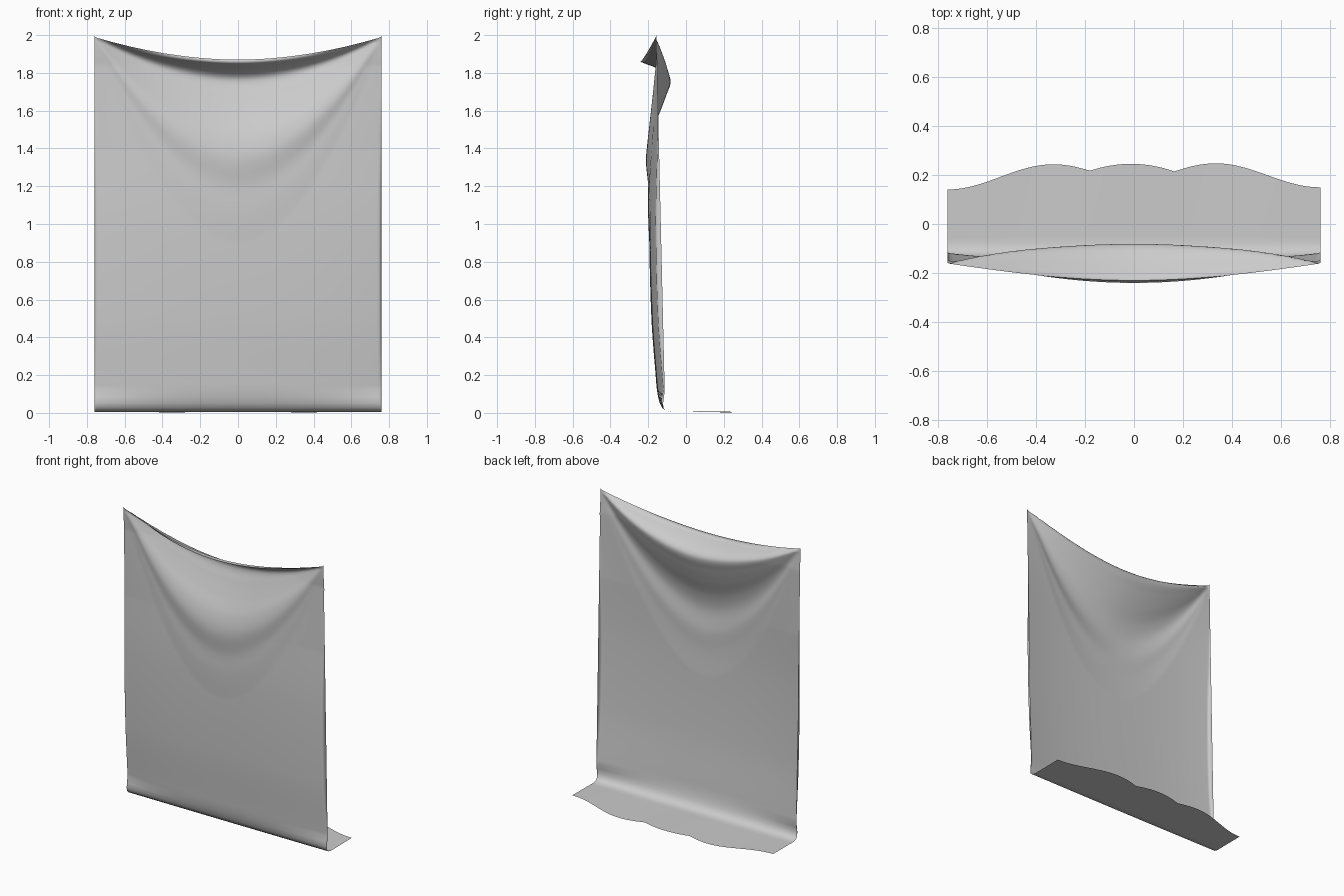
import bpy, bmesh, math

cube = bpy.data.objects.get("Cube")
if cube:
    bpy.data.objects.remove(cube)

HALF, TOP, DIP = 0.76, 1.99, 1.87


def smooth_curve(points, t):
    """Hermite interpolation through (position, value) pairs, flat past the ends."""
    if t <= points[0][0]:
        return points[0][1]
    if t >= points[-1][0]:
        return points[-1][1]
    last = len(points) - 1

    def slope(i):
        (a, p), (b, q) = points[max(i - 1, 0)], points[min(i + 1, last)]
        return (q - p) / (b - a)

    i = max(k for k in range(last) if points[k][0] <= t)
    (a, p), (b, q) = points[i], points[i + 1]
    w, f = b - a, (t - a) / (b - a)
    return ((2*f**3 - 3*f**2 + 1) * p + (f**3 - 2*f**2 + f) * w * slope(i)
            + (3*f**2 - 2*f**3) * q + (f**3 - f**2) * w * slope(i + 1))


# Hanging depth by height, and the swag folds measured down the middle
HANG = [(0.15, -0.157), (0.5, -0.183), (1.0, -0.195), (1.4, -0.186), (2.0, -0.16)]
FOLDS = [(0.9, 0), (1.07, -0.006), (1.2, -0.008), (1.35, -0.024), (1.46, -0.008),
         (1.58, 0.036), (1.68, 0.07), (1.76, 0.09), (1.8, 0.062), (1.835, -0.01),
         (1.858, -0.073), (1.87, -0.064)]
# Bend onto the floor: (y, z)
BEND = [(-0.154, 0.12), (-0.148, 0.085), (-0.139, 0.052), (-0.125, 0.025),
        (-0.107, 0.012), (-0.08, 0.005)]


def hanging_point(x, t):
    f = min(abs(x) / HALF, 1) ** 1.9
    top = DIP + (TOP - DIP) * f
    z = 0.15 + (top - 0.15) * t
    y = smooth_curve(HANG, z)
    if f < 0.995:
        # Folds fan out from the two upper corners
        level = (z - TOP * f) / (1 - f)
        y += (1 - f) * smooth_curve(FOLDS, level)
    return y, z


def bow(x, z):
    # The sheet bellies forward in the middle, less so at the floor and the top
    height = min(1, z / 0.12) * min(1, max(0, (TOP - z) / 0.6))
    return (0.012 + 0.024 * height) * min(1, z / 0.12) * (abs(x) / HALF) ** 2.5 \
        * min(1, max(0, (TOP - z) / 0.15))


def floor_edge(x):
    # Three shallow scallops along the trailing edge
    side = 0.195 + 0.05 * math.cos((abs(x) - 0.33) * math.pi / 0.43)
    return max(0.245 - (x + 0.015) ** 2, side) + 0.006 * x


# Columns: the broad face plus narrow hems turned back at both sides
COLS, ROWS, FLOOR = 120, 150, 10
columns = [(0.75 * (2 * i / COLS - 1), 0.0) for i in range(COLS + 1)]
hem = [(0.756, 0.2), (0.759, 0.6), (0.76, 1.0)]
columns = [(-x, w) for x, w in reversed(hem)] + columns + hem

bm = bmesh.new()
grid = []
for x, turn in columns:
    line = [hanging_point(x, 1 - j / ROWS) for j in range(ROWS + 1)] + BEND
    points = []
    for y, z in line:
        y += bow(x, z)
        edge = max(y, -0.11 - 0.0235 * z)
        points.append((y + (edge - y) * turn * min(1, z / 0.12), z))
    start, end = BEND[-1][0], floor_edge(x)
    for k in range(1, FLOOR + 1):
        ripple = 0.002 * math.cos(x * 9) * k / FLOOR
        points.append((start + (end - start) * k / FLOOR, 0.005 + ripple))
    # Tiny pulled-up point at each upper corner
    points[0] = (points[0][0], points[0][1] + 0.01 * turn)
    grid.append([bm.verts.new((x, y, z)) for y, z in points])

for a, b in zip(grid, grid[1:]):
    for j in range(len(a) - 1):
        bm.faces.new((a[j], a[j + 1], b[j + 1], b[j]))

mesh = bpy.data.meshes.new("draped_sheet")
bm.to_mesh(mesh)
bm.free()
sheet = bpy.data.objects.new("draped_sheet", mesh)
bpy.context.collection.objects.link(sheet)

# Plain grey cloth
cloth = bpy.data.materials.new("grey_cloth")
cloth.use_nodes = True
colour = (0.6, 0.6, 0.6, 1)
cloth.diffuse_color = colour
cloth.node_tree.nodes["Principled BSDF"].inputs["Base Color"].default_value = colour
mesh.materials.append(cloth)

bpy.context.view_layer.objects.active = sheet
sheet.select_set(True)
bpy.ops.object.shade_smooth()
